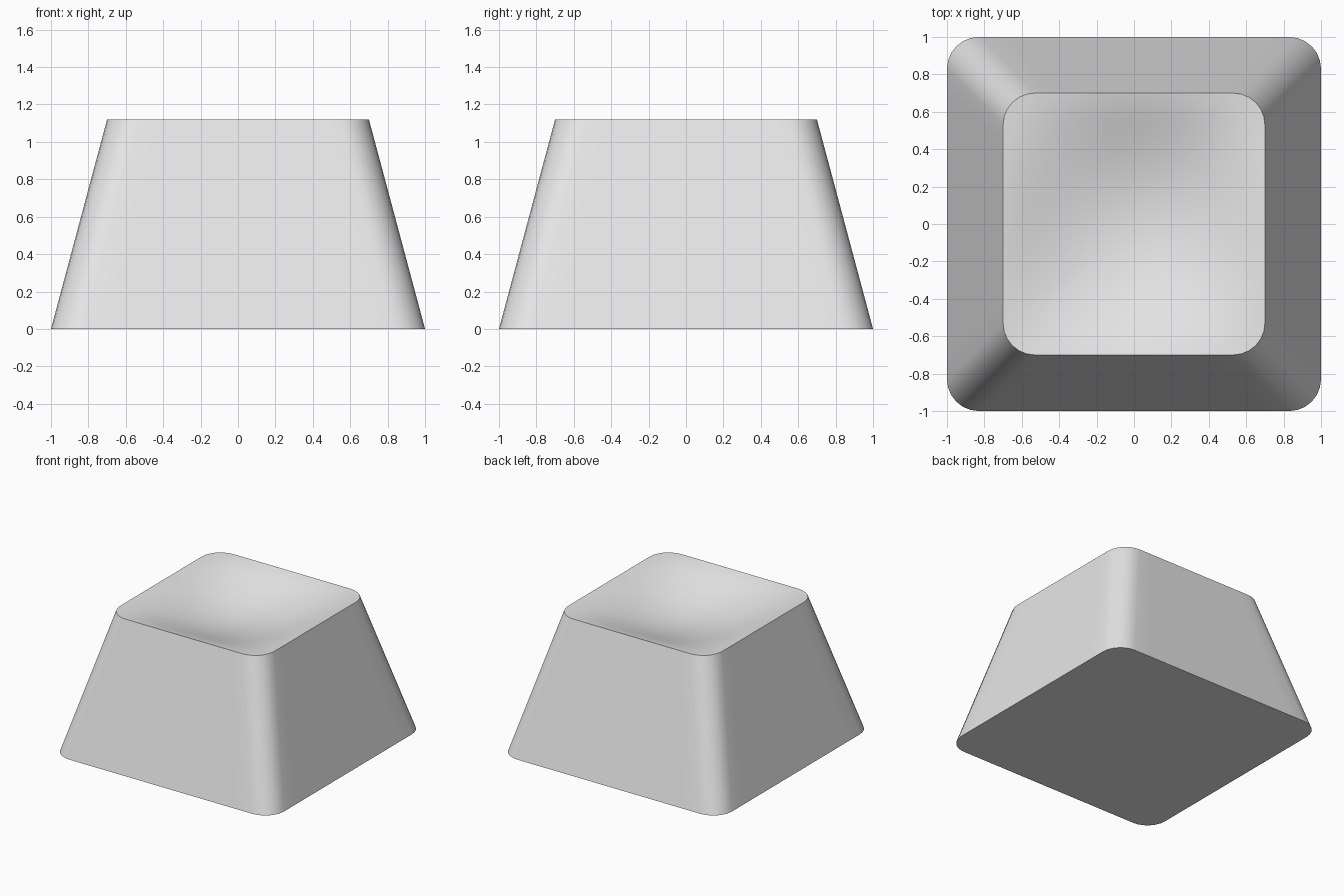
import bpy
import bmesh
from math import sin, cos, pi, radians

cube = bpy.data.objects.get("Cube")
if cube:
    bpy.data.objects.remove(cube, do_unlink=True)

HEIGHT = 1.12
BASE, TOP, RADIUS = 1.0, 0.7, 0.17
DISH_DEPTH = 0.16
ARC_STEPS, SIDE_STEPS, RINGS = 6, 12, 14


def rounded_square(half, radius):
    """Counter-clockwise outline with evenly divided straight sides."""
    points = []
    inner = half - radius
    for quarter in range(4):
        c, s = cos(quarter * pi / 2), sin(quarter * pi / 2)
        side = [(half, inner * (2 * i / SIDE_STEPS - 1)) for i in range(SIDE_STEPS)]
        arc = [(inner + radius * cos(a), inner + radius * sin(a))
               for a in (i * pi / 2 / ARC_STEPS for i in range(ARC_STEPS))]
        points += [(x * c - y * s, x * s + y * c) for x, y in side + arc]
    return points


def dish(x, y):
    """Height of the scooped top surface."""
    u = max(0, 1 - (x / TOP) ** 2)
    v = max(0, 1 - (y / TOP) ** 2)
    return HEIGHT - DISH_DEPTH * (u * v) ** 1.3


def bridge(bm, lower, upper):
    n = len(lower)
    for i in range(n):
        j = (i + 1) % n
        bm.faces.new((lower[i], lower[j], upper[j], upper[i]))


bm = bmesh.new()

# Flat underside and tapered walls
base = [bm.verts.new((x, y, 0)) for x, y in rounded_square(BASE, RADIUS)]
outline = rounded_square(TOP, RADIUS)
rim = [bm.verts.new((x, y, HEIGHT)) for x, y in outline]
bm.faces.new(base[::-1])
bridge(bm, base, rim)

# Dished top: shrinking rings closing on a centre point
ring = rim
for k in range(RINGS - 1, 0, -1):
    f = k / RINGS
    inner = [bm.verts.new((x * f, y * f, dish(x * f, y * f))) for x, y in outline]
    bridge(bm, ring, inner)
    ring = inner
centre = bm.verts.new((0, 0, dish(0, 0)))
for i in range(len(ring)):
    bm.faces.new((ring[i], ring[(i + 1) % len(ring)], centre))

mesh = bpy.data.meshes.new("keycap")
bm.to_mesh(mesh)
bm.free()
keycap = bpy.data.objects.new("keycap", mesh)
bpy.context.collection.objects.link(keycap)

# Plain light grey plastic
grey = bpy.data.materials.new("light_grey")
grey.use_nodes = True
colour = (0.8, 0.8, 0.8, 1)
grey.diffuse_color = colour
grey.node_tree.nodes["Principled BSDF"].inputs["Base Color"].default_value = colour
mesh.materials.append(grey)

# Smooth corners and dish, crisp rim and base
bpy.ops.object.select_all(action="DESELECT")
keycap.select_set(True)
bpy.context.view_layer.objects.active = keycap
bpy.ops.object.shade_smooth_by_angle(angle=radians(35))
